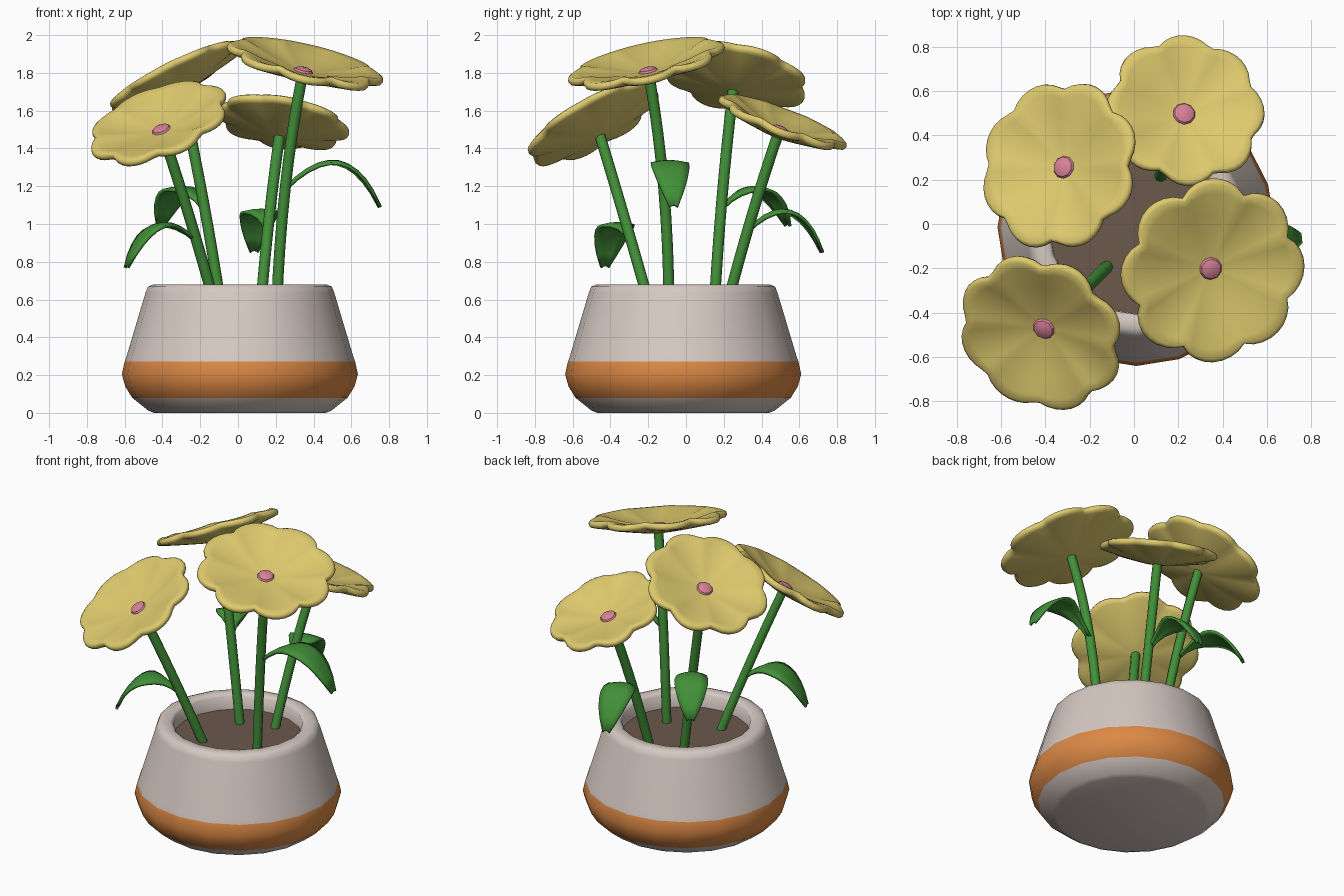
import bpy, bmesh, math
from mathutils import Vector

if "Cube" in bpy.data.objects:
    bpy.data.objects.remove(bpy.data.objects["Cube"])


def mat(name, c):
    m = bpy.data.materials.new(name)
    m.diffuse_color = (*c, 1)
    m.use_nodes = True
    m.node_tree.nodes["Principled BSDF"].inputs["Base Color"].default_value = m.diffuse_color
    return m


CLAY = mat("pale clay", (0.67, 0.58, 0.535))
ORANGE = mat("orange band", (0.72, 0.25, 0.06))
SOIL = mat("brown soil", (0.15, 0.10, 0.075))
GREEN = mat("leaf green", (0.055, 0.28, 0.04))
YELLOW = mat("petal yellow", (0.73, 0.59, 0.155))
PINK = mat("pink centre", (0.68, 0.22, 0.31))


def finish(name, bm, mats, angle=40):
    bmesh.ops.recalc_face_normals(bm, faces=bm.faces)
    me = bpy.data.meshes.new(name)
    bm.to_mesh(me)
    bm.free()
    ob = bpy.data.objects.new(name, me)
    bpy.context.collection.objects.link(ob)
    for m in mats:
        me.materials.append(m)
    bpy.ops.object.select_all(action='DESELECT')
    ob.select_set(True)
    bpy.context.view_layer.objects.active = ob
    bpy.ops.object.shade_smooth_by_angle(angle=math.radians(angle))
    return ob


def bridge(bm, rings, closed=True):
    n = len(rings[0])
    for a, b in zip(rings, rings[1:]):
        for i in range(n if closed else n - 1):
            j = (i + 1) % n
            bm.faces.new((a[i], a[j], b[j], b[i]))


# Pot: lathed profile with an orange band picked by height
CX, CY, SIDES = 0.01, -0.015, 20


def ring(bm, r, z):
    return [bm.verts.new((CX + r * math.cos(2 * math.pi * i / SIDES),
                          CY + r * math.sin(2 * math.pi * i / SIDES), z)) for i in range(SIDES)]


profile = [(0.455, 0), (0.485, 0.012), (0.57, 0.08), (0.607, 0.14), (0.625, 0.205), (0.61, 0.272),
           (0.60, 0.30), (0.50, 0.635), (0.487, 0.668), (0.46, 0.68), (0.41, 0.68), (0.392, 0.665),
           (0.39, 0.56)]
bm = bmesh.new()
rings = [ring(bm, r, z) for r, z in profile]
bridge(bm, rings)
bm.faces.new(rings[0])
for f in bm.faces:
    c = f.calc_center_median()
    if 0.08 < c.z < 0.272 and math.hypot(c.x, c.y) > 0.5:
        f.material_index = 1
finish("pot", bm, [CLAY, ORANGE], 50)

# Soil disc
bm = bmesh.new()
bm.faces.new(ring(bm, 0.392, 0.58))
finish("soil", bm, [SOIL])


def stem(name, points, r=0.029, sides=8):
    # tube through a quadratic curve passing the middle point
    a, m, b = map(Vector, points)
    k = 2 * m - (a + b) / 2
    bm = bmesh.new()
    rings = []
    for s in range(9):
        t = s / 8
        p = a * (1 - t) ** 2 + k * 2 * t * (1 - t) + b * t * t
        d = ((k - a) * (1 - t) + (b - k) * t).normalized()
        u = d.cross(Vector((0, 1, 0))).normalized()
        v = d.cross(u)
        rings.append([bm.verts.new(p + r * (u * math.cos(q) + v * math.sin(q)))
                      for q in (2 * math.pi * i / sides for i in range(sides))])
    bridge(bm, rings)
    bm.faces.new(rings[0])
    bm.faces.new(rings[-1])
    finish(name, bm, [GREEN], 60)


def leaf(name, start, tip, arch):
    # arched ribbon: narrow stalk, broad blade, rounded tip
    a, b = Vector(start), Vector(tip)
    side = (b - a).cross(Vector((0, 0, 1))).normalized()
    widths = [0.014, 0.02, 0.038, 0.065, 0.09, 0.1, 0.1, 0.092, 0.078, 0.055, 0.022]
    bm = bmesh.new()
    rows = []
    for i, w in enumerate(widths):
        t = i / (len(widths) - 1)
        u = t * (1.25 - 0.25 * t)
        p = a.lerp(b, u)
        p.z = a.z + (b.z - a.z) * t + 4 * arch * t * (1 - t)
        rows.append([bm.verts.new(p + side * w * k + Vector((0, 0, -0.012 * k * k)))
                     for k in (-1, -0.5, 0, 0.5, 1)])
    bridge(bm, rows, closed=False)
    ob = finish(name, bm, [GREEN], 60)
    mod = ob.modifiers.new("thickness", 'SOLIDIFY')
    mod.thickness = 0.016
    mod.offset = 0


def flower(name, centre, normal, R, phase):
    # shallow eight-petalled dish with a rounded rim
    rot = Vector(normal).normalized().to_track_quat('Z', 'Y').to_matrix()
    # keep the flower's own x axis pointing along world x
    n = Vector(normal).normalized()
    ex = (Vector((1, 0, 0)) - n * n.x).normalized()
    ey = n.cross(ex)
    c = Vector(centre)
    prof = [(0.04, 0), (0.3, 0.014), (0.6, 0.04), (0.85, 0.066), (0.95, 0.072), (0.99, 0.064),
            (1.0, 0.048), (0.98, 0.033), (0.92, 0.026), (0.6, -0.002), (0.3, -0.026), (0.04, -0.04)]
    N = 64
    bm = bmesh.new()
    rings = []
    for f, z in prof:
        row = []
        for i in range(N):
            q = 2 * math.pi * i / N
            lobe = abs(math.cos(4 * (q - phase))) ** 0.8
            r = R * f * (1 - 0.13 * f * f * (1 - lobe))
            h = z - 0.012 * f * f * (lobe - 0.5)
            row.append(bm.verts.new(c + ex * r * math.cos(q) + ey * r * math.sin(q) + n * h))
        rings.append(row)
    bridge(bm, rings)
    bm.faces.new(rings[0])
    bm.faces.new(rings[-1])
    finish(name + "_petals", bm, [YELLOW], 60)
    # pink button in the middle
    bm = bmesh.new()
    bmesh.ops.create_uvsphere(bm, u_segments=10, v_segments=6, radius=1)
    for v in bm.verts:
        x, y, z = v.co
        v.co = c + (ex * x + ey * y) * 0.052 + n * (z * 0.022 + 0.004)
    finish(name + "_centre", bm, [PINK], 30)


# Four flowers: (centre, normal, radius, petal phase, stem base, stem middle)
plants = {
    "tall_flower": ((0.345, -0.20, 1.805), (0.23, -0.22, 1), 0.425, 0.0,
                    (0.205, -0.09, 0.56), (0.25, -0.118, 1.19)),
    "back_flower": ((0.225, 0.495, 1.495), (0.17, 0.38, 1), 0.362, 0.03,
                    (0.12, 0.215, 0.56), (0.165, 0.345, 1.03)),
    "left_flower": ((-0.315, 0.255, 1.735), (-0.50, 0.20, 1), 0.392, 0.32,
                    (-0.09, 0.15, 0.56), (-0.185, 0.19, 1.13)),
    "front_flower": ((-0.405, -0.47, 1.495), (-0.38, -0.55, 1), 0.392, 0.36,
                     (-0.12, -0.19, 0.56), (-0.255, -0.325, 1.03)),
}
for name, (c, n, R, ph, base, mid) in plants.items():
    flower(name, c, n, R, ph)
    top = Vector(c) - Vector(n).normalized() * 0.03
    stem(name + "_stem", (base, mid, top))

# Leaves, one on each stem
leaf("tall_leaf", (0.25, -0.115, 1.19), (0.75, -0.065, 1.10), 0.185)
leaf("front_leaf", (-0.225, -0.295, 0.92), (-0.59, -0.43, 0.78), 0.145)
leaf("left_leaf", (-0.185, 0.19, 1.09), (-0.41, 0.54, 1.00), 0.145)
leaf("back_leaf", (0.155, 0.32, 0.96), (0.085, 0.72, 0.86), 0.16)
